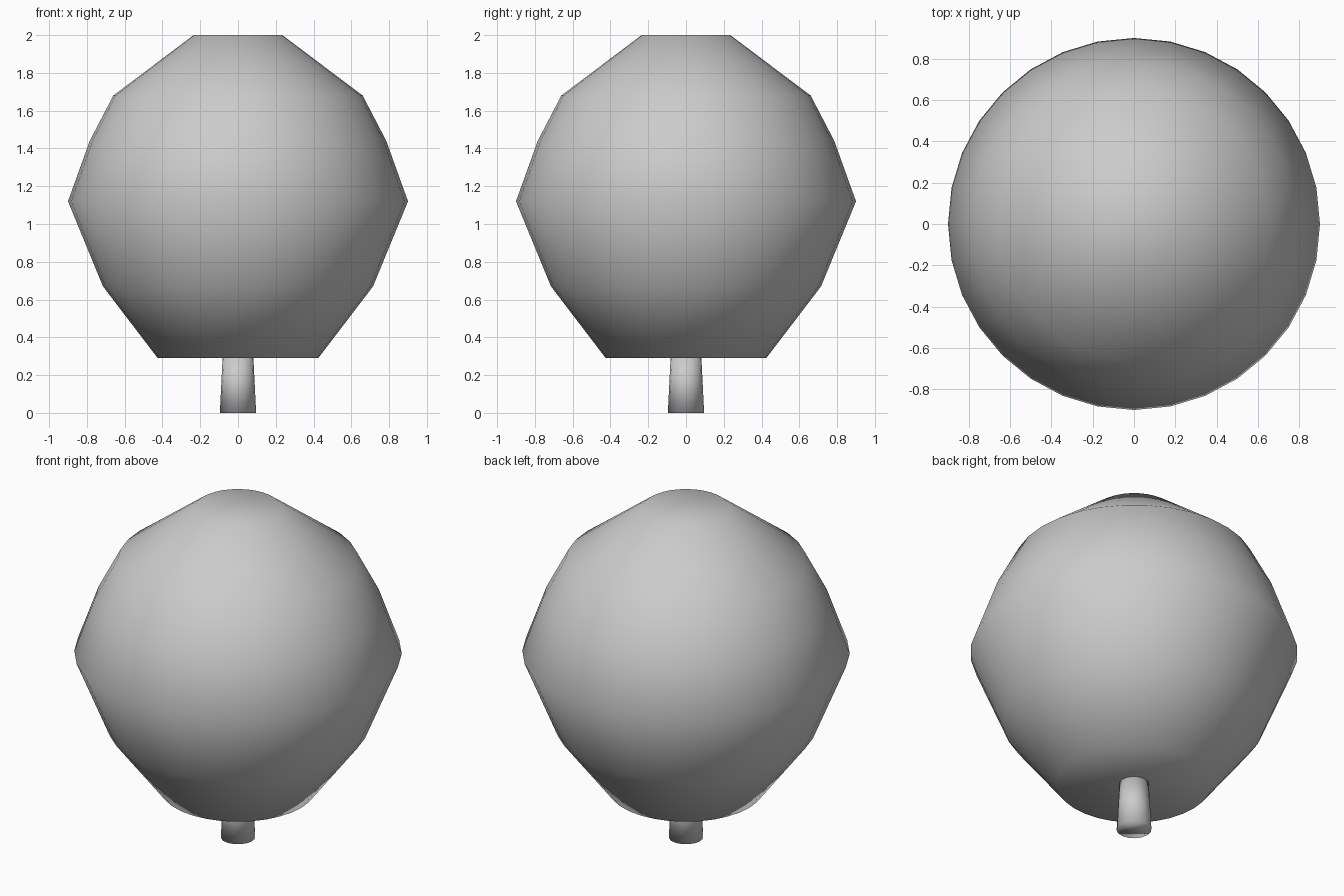
import bpy, bmesh
from math import cos, sin, tau

if "Cube" in bpy.data.objects:
    bpy.data.objects.remove(bpy.data.objects["Cube"])


def lathe(name, profile, sides):
    """Closed solid of revolution from (radius, height) rings, smooth shaded."""
    bm = bmesh.new()
    rings = [[bm.verts.new((r * cos(tau * i / sides), r * sin(tau * i / sides), z))
              for i in range(sides)] for r, z in profile]
    for lo, hi in zip(rings, rings[1:]):
        for i in range(sides):
            j = (i + 1) % sides
            bm.faces.new((lo[i], lo[j], hi[j], hi[i]))
    bm.faces.new(rings[0][::-1])
    bm.faces.new(rings[-1])
    for f in bm.faces:
        f.smooth = True
    mesh = bpy.data.meshes.new(name)
    bm.to_mesh(mesh)
    bm.free()
    ob = bpy.data.objects.new(name, mesh)
    bpy.context.collection.objects.link(ob)
    return ob


# Rounded tree crown with flat top and bottom
lathe("crown", [(0.425, 0.29), (0.715, 0.67), (0.90, 1.12),
                (0.785, 1.44), (0.66, 1.68), (0.235, 2.0)], 32)

# Tapered trunk
lathe("trunk", [(0.096, 0.0), (0.081, 0.30)], 16)
